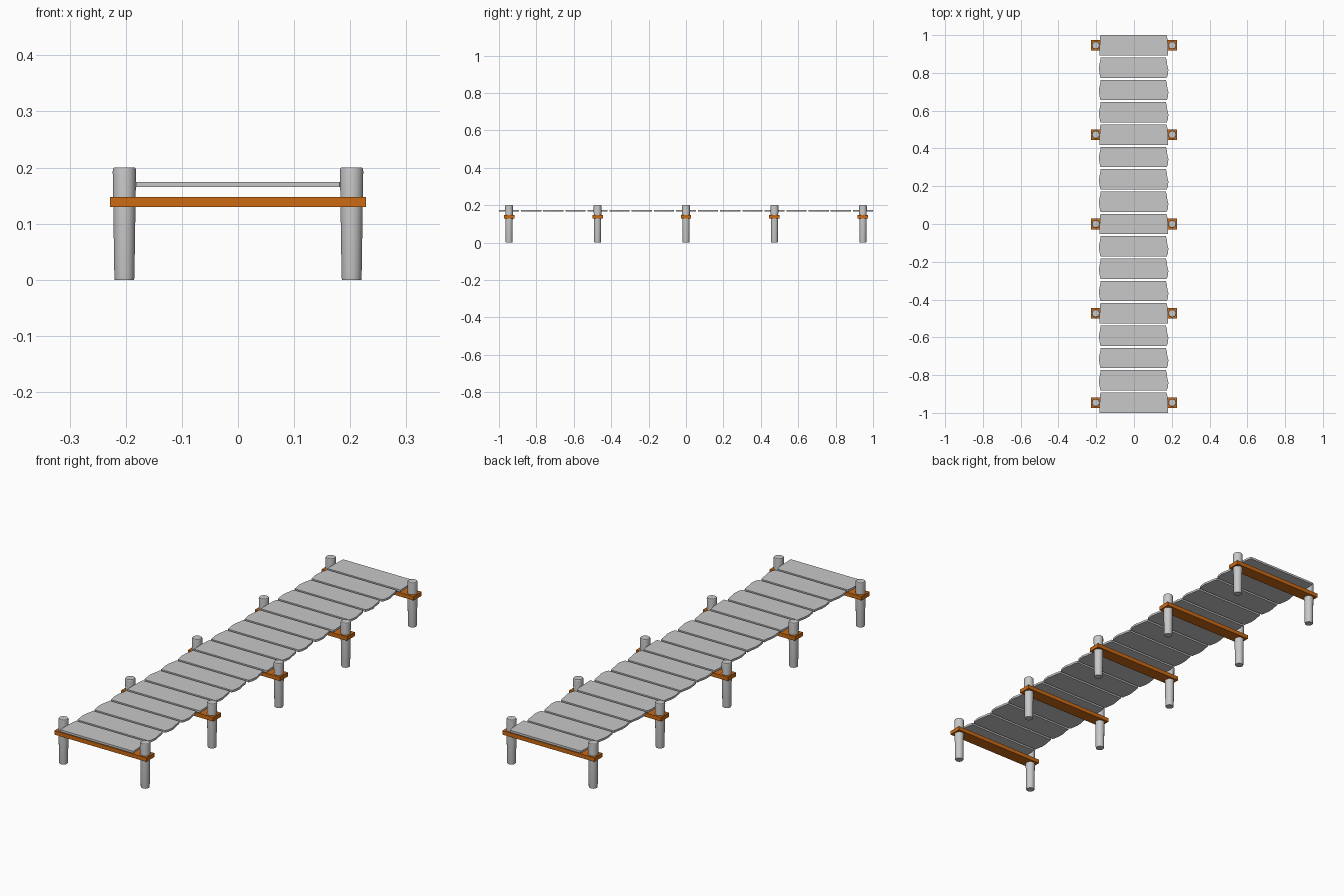
import bpy, bmesh, math

if "Cube" in bpy.data.objects:
    bpy.data.objects.remove(bpy.data.objects["Cube"])


def material(name, rgb):
    m = bpy.data.materials.new(name)
    m.diffuse_color = (*rgb, 1)
    m.use_nodes = True
    m.node_tree.nodes["Principled BSDF"].inputs["Base Color"].default_value = m.diffuse_color
    return m


GREY = material("weathered grey", (0.58, 0.58, 0.58))
ORANGE = material("orange wood", (0.60, 0.145, 0.007))


def make_object(name, bm, mat):
    bmesh.ops.recalc_face_normals(bm, faces=bm.faces)
    mesh = bpy.data.meshes.new(name)
    bm.to_mesh(mesh)
    bm.free()
    mesh.materials.append(mat)
    obj = bpy.data.objects.new(name, mesh)
    bpy.context.collection.objects.link(obj)
    return obj


def skin(bm, rings):
    """Join equal-sized vertex rings into a closed solid."""
    loops = [[bm.verts.new(p) for p in ring] for ring in rings]
    n = len(loops[0])
    for a, b in zip(loops, loops[1:]):
        for i in range(n):
            j = (i + 1) % n
            bm.faces.new((a[i], a[j], b[j], b[i]))
    bm.faces.new(loops[0][::-1])
    bm.faces.new(loops[-1])


def post(x, y, name):
    # round tapered post with a small bevel on top
    profile = [(0.0175, 0), (0.0182, 0.004), (0.0212, 0.193),
               (0.0206, 0.198), (0.0190, 0.2)]
    sides = 16
    bm = bmesh.new()
    skin(bm, [[(x + r * math.cos(2 * math.pi * (i + .5) / sides),
                y + r * math.sin(2 * math.pi * (i + .5) / sides), z)
               for i in range(sides)] for r, z in profile])
    obj = make_object(name, bm, GREY)
    bpy.context.view_layer.objects.active = obj
    obj.select_set(True)
    bpy.ops.object.shade_smooth_by_angle(angle=math.radians(30))
    obj.select_set(False)


def beam(y, name):
    bm = bmesh.new()
    skin(bm, [[(-0.228, y - 0.028, z), (0.228, y - 0.028, z),
               (0.228, y + 0.028, z), (-0.228, y + 0.028, z)]
              for z in (0.13, 0.148)])
    make_object(name, bm, ORANGE)


# worn plank ends: (position across plank, end distance from centre)
RIGHT = [(-0.054, 0.173), (-0.040, 0.179), (-0.012, 0.182),
         (0.015, 0.176), (0.040, 0.173), (0.054, 0.168)]
LEFT = [(0.054, 0.177), (0.035, 0.179), (0.010, 0.184),
        (-0.015, 0.185), (-0.038, 0.181), (-0.054, 0.178)]


def plank(y, at_post, name):
    # planks between posts have worn ends, the others fit squarely
    if at_post:
        right = [(-0.054, 0.181), (0.030, 0.178), (0.054, 0.172)]
        left = [(0.054, 0.178), (0.030, 0.181), (-0.054, 0.182)]
    else:
        right, left = RIGHT, LEFT
    outline = [(x, y + t) for t, x in right] + [(-x, y + t) for t, x in left]
    bm = bmesh.new()
    skin(bm, [[(px, py, z) for px, py in outline] for z in (0.165, 0.1745)])
    make_object(name, bm, GREY)


# supports: two posts and a cross beam each
for i in range(5):
    y = -0.946 + i * 0.473
    beam(y, f"cross_beam_{i + 1}")
    for side, label in ((-1, "left"), (1, "right")):
        post(side * 0.2025, y, f"{label}_post_{i + 1}")

# deck planks
for i in range(17):
    plank(-0.946 + i * 0.11825, i % 4 == 0, f"deck_plank_{i + 1}")
